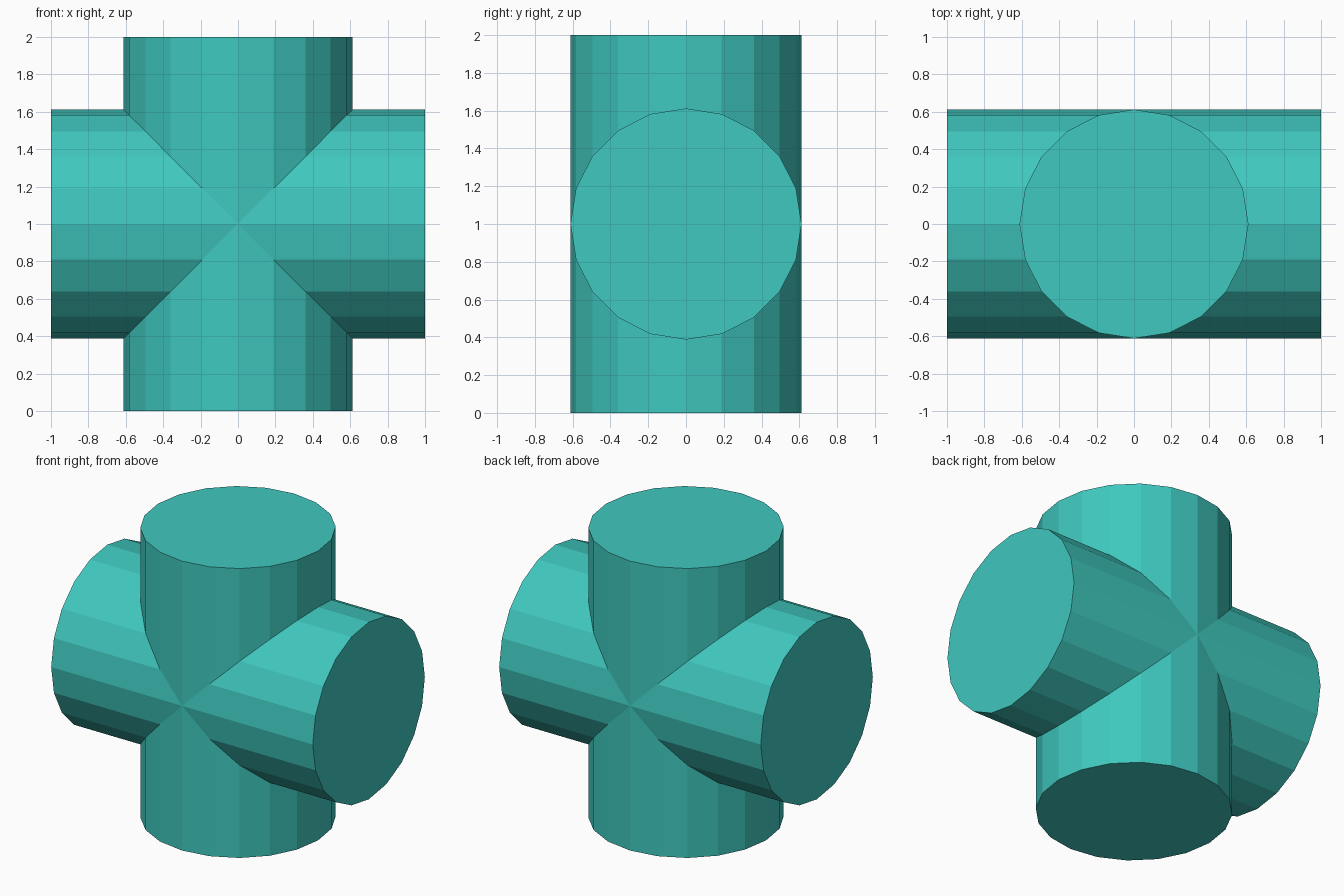
import bpy, bmesh
from math import sin, cos, tau
from mathutils import Matrix

if "Cube" in bpy.data.objects:
    bpy.data.objects.remove(bpy.data.objects["Cube"])

SIDES, RADIUS, HALF = 20, 0.612, 1.0

bm = bmesh.new()


def add_arm(turn):
    """One pipe arm along +x, mitred where it meets its neighbours."""
    rot = Matrix.Translation((0, 0, 1)) @ Matrix.Rotation(turn, 4, 'Y')
    ring = [(RADIUS * cos(tau * i / SIDES), RADIUS * sin(tau * i / SIDES)) for i in range(SIDES)]
    outer = [bm.verts.new(rot @ Matrix.Translation((HALF, y, z)).translation) for y, z in ring]
    inner = [bm.verts.new(rot @ Matrix.Translation((abs(z), y, z)).translation) for y, z in ring]
    bm.faces.new(outer)
    for i in range(SIDES):
        j = (i + 1) % SIDES
        bm.faces.new((outer[j], outer[i], inner[i], inner[j]))


# Four arms welded along the mitre seams into one closed cross
for k in range(4):
    add_arm(k * tau / 4)
bmesh.ops.remove_doubles(bm, verts=bm.verts, dist=1e-4)
bmesh.ops.recalc_face_normals(bm, faces=bm.faces)

mesh = bpy.data.meshes.new("crossed_cylinders")
bm.to_mesh(mesh)
bm.free()
cross = bpy.data.objects.new("crossed_cylinders", mesh)
bpy.context.collection.objects.link(cross)

# Teal colour
teal = bpy.data.materials.new("teal")
teal.diffuse_color = (0.05, 0.58, 0.52, 1)
teal.use_nodes = True
teal.node_tree.nodes["Principled BSDF"].inputs["Base Color"].default_value = teal.diffuse_color
mesh.materials.append(teal)
